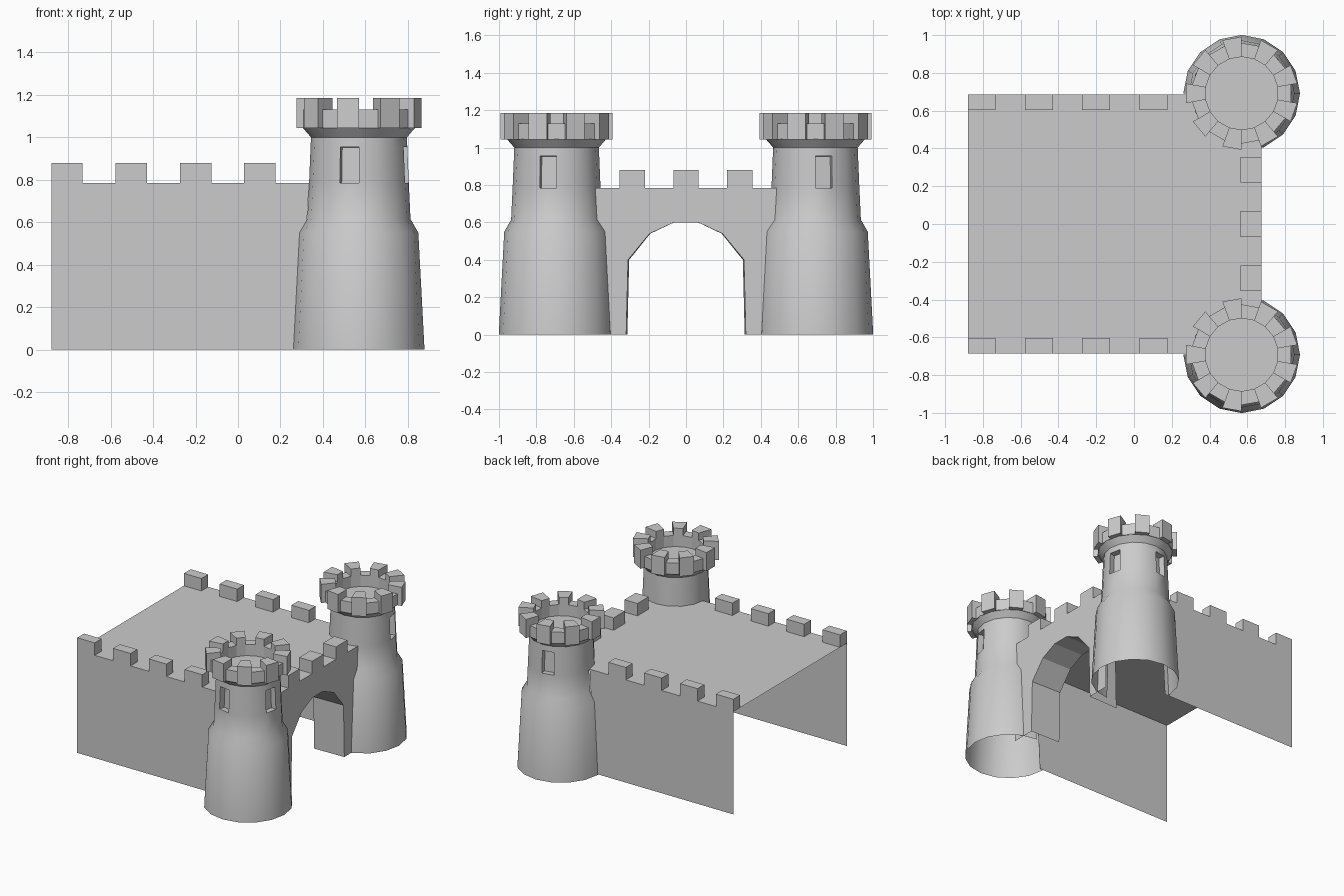
import bpy, bmesh
from math import cos, sin, radians, atan2, degrees
from mathutils import Vector

if "Cube" in bpy.data.objects:
    bpy.data.objects.remove(bpy.data.objects["Cube"])

CX, CY = 0.57, 0.692          # tower centre
WALL_Y, ROOF_Z = 0.685, 0.785
GATE_X = 0.675


def finish(name, bm, smooth=False, recalc=True):
    if recalc:
        bmesh.ops.recalc_face_normals(bm, faces=bm.faces)
    me = bpy.data.meshes.new(name)
    bm.to_mesh(me)
    bm.free()
    ob = bpy.data.objects.new(name, me)
    bpy.context.collection.objects.link(ob)
    if smooth:
        bpy.ops.object.select_all(action='DESELECT')
        ob.select_set(True)
        bpy.context.view_layer.objects.active = ob
        bpy.ops.object.shade_smooth_by_angle(angle=radians(38))
    return ob


def face(bm, pts):
    return bm.faces.new([bm.verts.new(p) for p in pts])


def box(bm, x0, x1, y0, y1, z0, z1):
    r = bmesh.ops.create_cube(bm, size=1)
    for v in r['verts']:
        v.co = ((x0 + x1) / 2 + v.co.x * (x1 - x0),
                (y0 + y1) / 2 + v.co.y * (y1 - y0),
                (z0 + z1) / 2 + v.co.z * (z1 - z0))


def polar(r, deg, z, s):
    a = radians(deg)
    return Vector((CX + r * cos(a), s * (CY + r * sin(a)), z))


def tower(name, s):
    # sixteen-sided body with open bottom
    profile = [(.309, 0), (.28, .55), (.243, .615), (.235, .785),
               (.228, .955), (.226, 1.0), (.265, 1.045)]
    n = 16
    bm = bmesh.new()
    rings = [[bm.verts.new(polar(r, i * 360 / n, z, s)) for i in range(n)]
             for r, z in profile]
    windows, hidden = [], []
    for k in range(len(rings) - 1):
        for i in range(n):
            j = (i + 1) % n
            q = [rings[k][i], rings[k][j], rings[k + 1][j], rings[k + 1][i]]
            f = bm.faces.new(q if s > 0 else q[::-1])
            if k == 3 and i in (0, 4):
                windows.append(f)
            if k < 3 and 8 <= i < 12:
                hidden.append(f)      # part enclosed by the castle walls
    bm.normal_update()
    # recessed windows facing the front/back and the side
    for f in windows:
        inward = -f.normal.copy()
        out = bmesh.ops.extrude_discrete_faces(bm, faces=[f])['faces'][0]
        bmesh.ops.translate(bm, verts=out.verts, vec=inward * .045)
    bmesh.ops.delete(bm, geom=hidden, context='FACES')
    finish(name + "_body", bm, True, recalc=False)

    # crown: nine merlons alternating with low parapet pieces, and a floor
    bm = bmesh.new()
    for i in range(18):
        a0, a1 = i * 20 - 10, i * 20 + 10
        r_out, top = (.299, 1.185) if i % 2 else (.266, 1.13)
        ring = [(.193, a0), (r_out, a0), (r_out, a1), (.193, a1)]
        lo = [bm.verts.new(polar(r, a, 1.043, s)) for r, a in ring]
        hi = [bm.verts.new(polar(r, a, top, s)) for r, a in ring]
        bm.faces.new(lo[::-1])
        bm.faces.new(hi)
        for k in range(4):
            m = (k + 1) % 4
            bm.faces.new((lo[k], lo[m], hi[m], hi[k]))
    finish(name + "_crown", bm)
    bm = bmesh.new()
    f = face(bm, [polar(.2, i * 20 - 10, 1.044, s) for i in range(18)])
    f.normal_update()
    if f.normal.z < 0:
        f.normal_flip()
    finish(name + "_floor", bm, recalc=False)


tower("front_tower", -1)
tower("back_tower", 1)

# side walls: thin sheets
for name, y in (("front_wall", -WALL_Y), ("back_wall", WALL_Y)):
    bm = bmesh.new()
    pts = [(-.88, y, 0), (.29, y, 0), (.335, y, ROOF_Z), (-.88, y, ROOF_Z)]
    face(bm, pts if y < 0 else pts[::-1])
    finish(name, bm, recalc=False)

# flat roof deck
bm = bmesh.new()
face(bm, [(-.88, -WALL_Y, ROOF_Z), (.5, -WALL_Y, ROOF_Z), (GATE_X, -.5, ROOF_Z),
          (GATE_X, .5, ROOF_Z), (.5, WALL_Y, ROOF_Z), (-.88, WALL_Y, ROOF_Z)])
finish("roof_deck", bm, recalc=False)

# gate wall with faceted arch and passage lining
half = [(.32, 0), (.31, .4), (.195, .54), (.065, .6)]
arch = half + [(-y, z) for y, z in reversed(half)]
bm = bmesh.new()
outline = [(.5, 0)] + [(.5, ROOF_Z), (-.5, ROOF_Z), (-.5, 0)] + arch[::-1]
face(bm, [(GATE_X, y, z) for y, z in outline])
finish("gate_wall", bm, recalc=False)
bm = bmesh.new()
fr = [bm.verts.new((GATE_X, y, z)) for y, z in arch]
bk = [bm.verts.new((GATE_X - .25, y * .98, z)) for y, z in arch]
for i in range(len(arch) - 1):
    bm.faces.new((fr[i], fr[i + 1], bk[i + 1], bk[i]))
finish("gate_passage", bm, recalc=False)

# merlons along both side walls and above the gate
bm = bmesh.new()
for s in (-1, 1):
    for i in range(4):
        x = -.88 + i * .303
        y0, y1 = sorted((s * .603, s * WALL_Y))
        box(bm, x, x + .148, y0, y1, ROOF_Z, .88)
for y in (-.288, 0, .288):
    box(bm, .565, GATE_X, y - .068, y + .068, ROOF_Z, .88)
finish("wall_merlons", bm)
